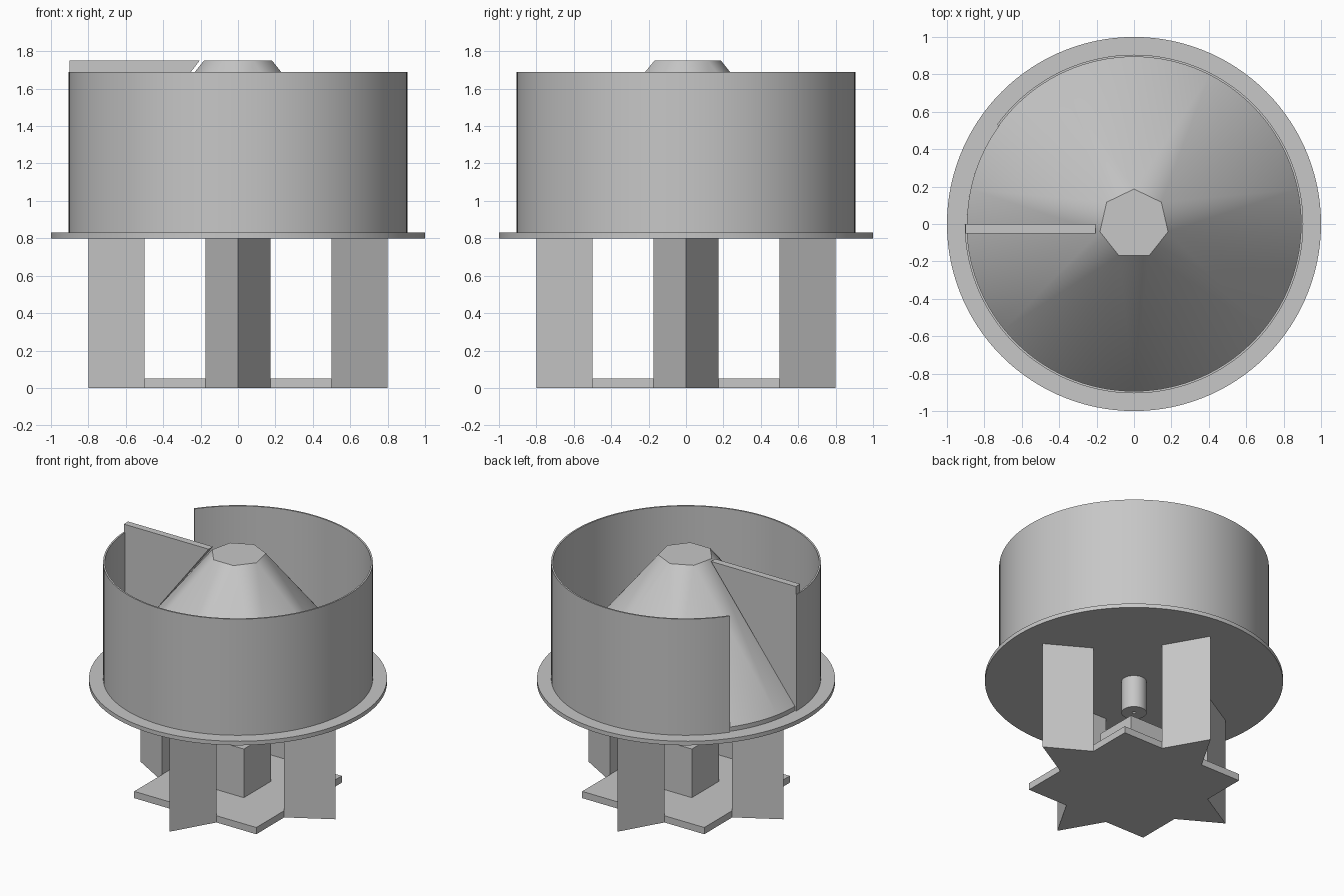
import bpy, bmesh, math

if "Cube" in bpy.data.objects:
    bpy.data.objects.remove(bpy.data.objects["Cube"])

grey = bpy.data.materials.new("plain grey")
grey.diffuse_color = (0.57, 0.57, 0.57, 1)
grey.use_nodes = True
grey.node_tree.nodes["Principled BSDF"].inputs["Base Color"].default_value = grey.diffuse_color


def finish(name, bm, smooth=False):
    bmesh.ops.recalc_face_normals(bm, faces=bm.faces)
    me = bpy.data.meshes.new(name)
    bm.to_mesh(me)
    bm.free()
    me.materials.append(grey)
    ob = bpy.data.objects.new(name, me)
    bpy.context.collection.objects.link(ob)
    if smooth:
        bpy.ops.object.select_all(action='DESELECT')
        ob.select_set(True)
        bpy.context.view_layer.objects.active = ob
        bpy.ops.object.shade_smooth_by_angle(angle=math.radians(20))
    return ob


def ring(r, n, start=0.0):
    return [(r * math.cos(start + 2 * math.pi * i / n),
             r * math.sin(start + 2 * math.pi * i / n)) for i in range(n)]


def prism(name, outline, z0, z1, smooth=False):
    """Extrude an xy outline from z0 up to z1."""
    bm = bmesh.new()
    f = bm.faces.new([bm.verts.new((x, y, z0)) for x, y in outline])
    ext = bmesh.ops.extrude_face_region(bm, geom=[f])
    for v in ext['geom']:
        if isinstance(v, bmesh.types.BMVert):
            v.co.z = z1
    return finish(name, bm, smooth)


# Foot plate: square with a triangular tip on each side
tips = []
for k in range(4):
    a = k * math.pi / 2
    c, s = math.cos(a), math.sin(a)
    for x, y in ((0.5, -0.173), (0.8, 0), (0.5, 0.173), (0.5, 0.5)):
        tips.append((x * c - y * s, x * s + y * c))
prism("foot_plate", tips, 0, 0.05)

# Four three-sided legs
for k in range(4):
    a = k * math.pi / 2
    tri = [(x + 0.6 * math.cos(a), y + 0.6 * math.sin(a)) for x, y in ring(0.2, 3, a)]
    prism("leg_%d" % (k + 1), tri, 0, 0.8)

# Motor block on the foot plate
b = 0.16
prism("motor_block", [(-b, -b), (b, -b), (b, b), (-b, b)], 0.05, 0.41)

# Hub under the disc with a small bore
bm = bmesh.new()
prof = [(0, 0.62), (0.012, 0.62), (0.012, 0.56), (0.085, 0.56), (0.085, 0.8)]
vs = [bm.verts.new((r, 0, z)) for r, z in prof]
es = [bm.edges.new(p) for p in zip(vs, vs[1:])]
bmesh.ops.spin(bm, geom=vs + es, cent=(0, 0, 0), axis=(0, 0, 1),
               angle=2 * math.pi, steps=48)
bmesh.ops.remove_doubles(bm, verts=bm.verts, dist=1e-4)
finish("hub", bm, True)

# Base disc
prism("base_disc", ring(1.0, 120), 0.8, 0.83, True)

# Open wall, with an outlet between 144 and 180 degrees
steps = 108
angles = [math.radians(180 + 324 * i / steps) for i in range(steps + 1)]
outline = [(0.905 * math.cos(a), 0.905 * math.sin(a)) for a in angles]
outline += [(0.893 * math.cos(a), 0.893 * math.sin(a)) for a in reversed(angles)]
prism("drum_wall", outline, 0.83, 1.69, True)

# Cone: hull from a thin round rim to a seven-sided top
bm = bmesh.new()
for x, y in ring(0.893, 120):
    bm.verts.new((x, y, 0.83))
    bm.verts.new((x, y, 0.862))
for x, y in ring(0.187, 7, math.pi / 2):
    bm.verts.new((x, y, 1.75))
bmesh.ops.convex_hull(bm, input=bm.verts)
finish("cone", bm, True)

# Divider blade resting along the cone
bm = bmesh.new()
side = [(-0.9, 0.85), (-0.9, 1.75), (-0.205, 1.75)]
f = bm.faces.new([bm.verts.new((x, -0.05, z)) for x, z in side])
ext = bmesh.ops.extrude_face_region(bm, geom=[f])
for v in ext['geom']:
    if isinstance(v, bmesh.types.BMVert):
        v.co.y = 0.0
finish("divider_blade", bm)
